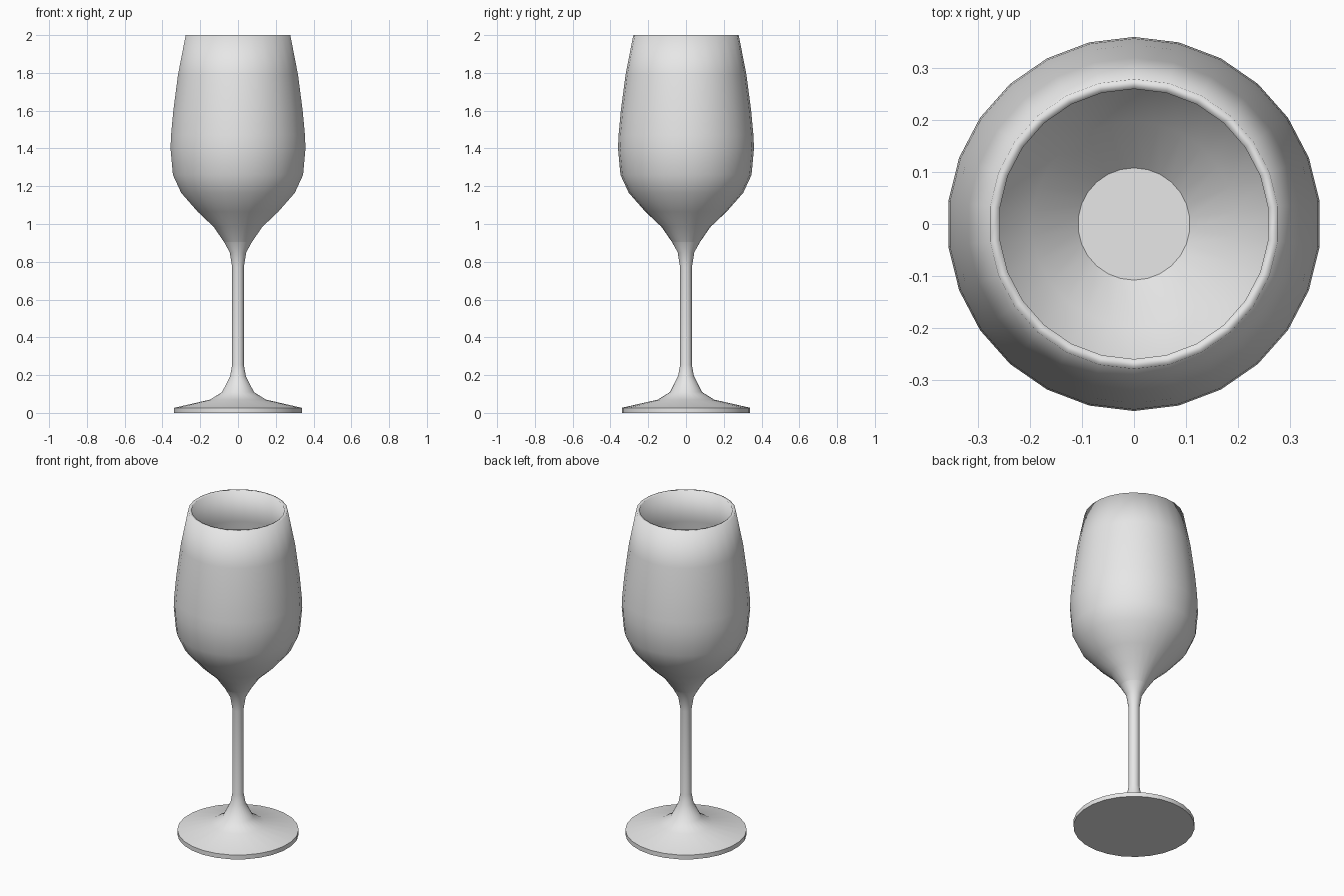
import bpy, bmesh
from math import sin, cos, tau

SIDES = 26

cube = bpy.data.objects.get("Cube")
if cube:
    bpy.data.objects.remove(cube, do_unlink=True)

glass = bpy.data.materials.new("pale grey glass")
glass.use_nodes = True
grey = (0.8, 0.8, 0.8, 1)
glass.diffuse_color = grey
glass.node_tree.nodes["Principled BSDF"].inputs["Base Color"].default_value = grey


def lathe(name, profile, cap_start=False, cap_end=False, sharp=()):
    """Turn (radius, height) points around z; sharp lists the creased rings."""
    bm = bmesh.new()
    rings = [[bm.verts.new((r * sin(tau * i / SIDES), r * cos(tau * i / SIDES), z))
              for i in range(SIDES)] for r, z in profile]
    for low, high in zip(rings, rings[1:]):
        for i in range(SIDES):
            j = (i + 1) % SIDES
            bm.faces.new((low[i], high[i], high[j], low[j]))
    if cap_start:
        bm.faces.new(rings[0])
    if cap_end:
        bm.faces.new(rings[-1][::-1])
    for face in bm.faces:
        face.smooth = len(face.verts) == 4
    for k in sharp:
        ring = rings[k]
        for i in range(SIDES):
            bm.edges.get((ring[i], ring[(i + 1) % SIDES])).smooth = False
    mesh = bpy.data.meshes.new(name)
    bm.to_mesh(mesh)
    bm.free()
    mesh.materials.append(glass)
    obj = bpy.data.objects.new(name, mesh)
    bpy.context.collection.objects.link(obj)
    return obj


# Foot and stem: flat underside, thin edge, then a flare into the stem
lathe("foot_and_stem", [
    (0.34, 0), (0.34, 0.027), (0.15, 0.07), (0.085, 0.11), (0.042, 0.195),
    (0.031, 0.255), (0.031, 0.77), (0.044, 0.85), (0.075, 0.906),
], cap_start=True, sharp=(0, 1))

# Bowl: outside up to the rim, then the inside down to a flat floor
lathe("bowl", [
    (0.075, 0.906), (0.13, 0.985), (0.215, 1.065), (0.303, 1.165), (0.347, 1.26),
    (0.36, 1.40), (0.357, 1.47), (0.345, 1.60), (0.32, 1.79), (0.279, 2.0),
    (0.26, 2.0), (0.302, 1.79), (0.326, 1.60), (0.34, 1.41), (0.328, 1.27),
    (0.285, 1.18), (0.197, 1.085), (0.108, 1.0),
], cap_end=True, sharp=(17,))
